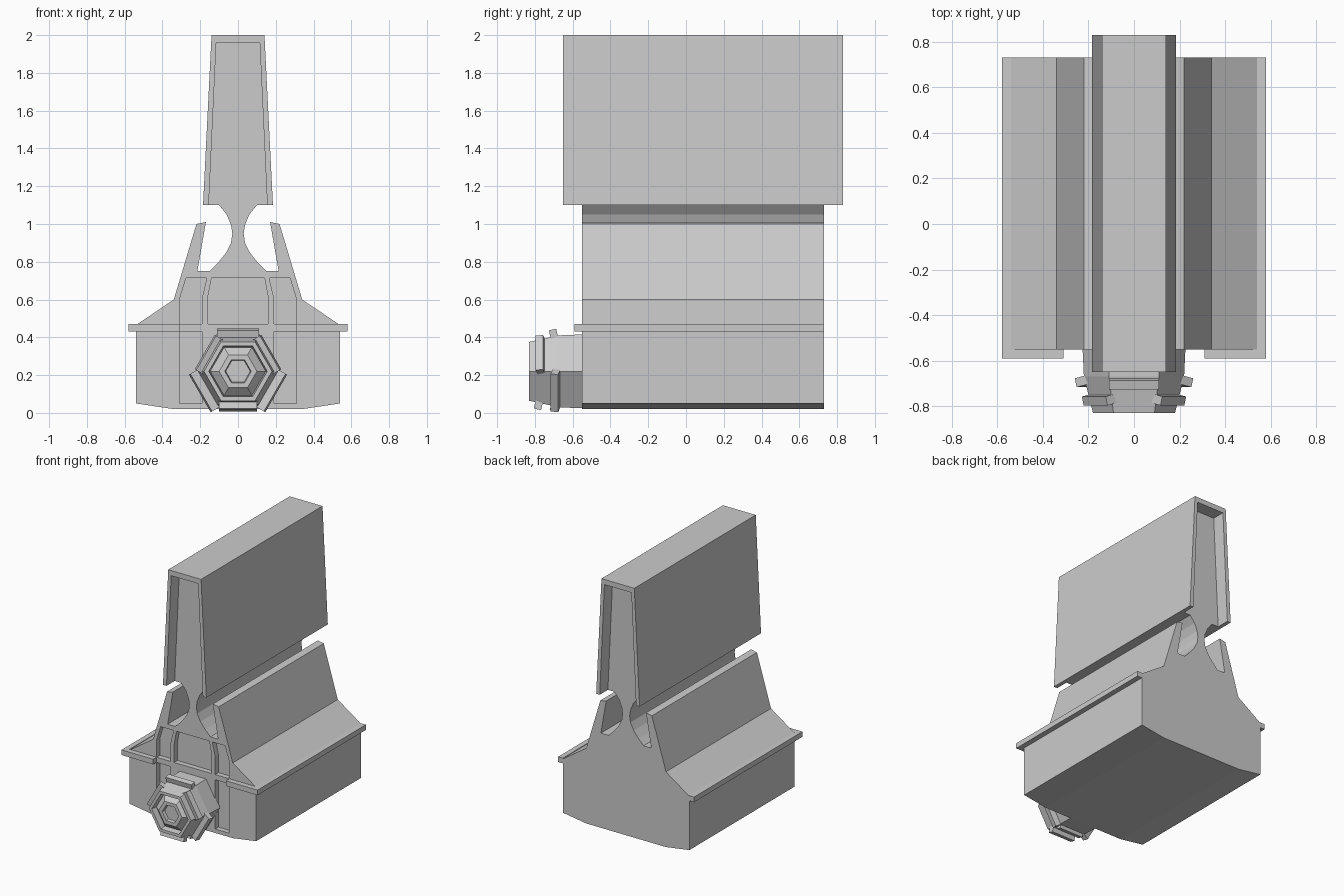
import bpy, bmesh
from math import radians, sin, cos
from mathutils import Matrix, Vector

if "Cube" in bpy.data.objects:
    bpy.data.objects.remove(bpy.data.objects["Cube"])


def finish(name, bm):
    bmesh.ops.recalc_face_normals(bm, faces=bm.faces)
    me = bpy.data.meshes.new(name)
    bm.to_mesh(me)
    bm.free()
    ob = bpy.data.objects.new(name, me)
    bpy.context.collection.objects.link(ob)
    return ob


def prism(name, pts, axis, a, b):
    """Extrude a 2D outline along y (points are x,z) or z (points are x,y)."""
    bm = bmesh.new()
    def at(p, d):
        return (p[0], d, p[1]) if axis == 'y' else (p[0], p[1], d)
    face = bm.faces.new([bm.verts.new(at(p, a)) for p in pts])
    res = bmesh.ops.extrude_face_region(bm, geom=[face])
    move = Vector(at((0, 0), b - a))
    bmesh.ops.translate(bm, vec=move,
                        verts=[v for v in res['geom'] if isinstance(v, bmesh.types.BMVert)])
    return finish(name, bm)


def flip(pts):
    return [(-x, y) for x, y in reversed(pts)]


# Main body: base, wings, curved neck and core of the upper block
half = [(0.34, 0.02), (0.54, 0.05), (0.54, 0.465), (0.34, 0.60), (0.22, 1.0),
        (0.17, 1.01), (0.215, 0.75), (0.15, 0.75), (0.105, 0.795), (0.065, 0.845),
        (0.037, 0.90), (0.03, 0.95), (0.037, 0.995), (0.06, 1.05), (0.10, 1.10),
        (0.165, 1.10), (0.125, 1.98)]
body = prism("main_body", half + flip(half), 'y', -0.55, 0.73)

# Recessed panels in the front of the body
lower = [(0.19, 0.05), (0.31, 0.05), (0.31, 0.43), (0.19, 0.43)]
upper = [(0.19, 0.47), (0.31, 0.47), (0.31, 0.60), (0.275, 0.715), (0.165, 0.715), (0.19, 0.61)]
mid = [(0.16, 0.47), (0.16, 0.61), (0.14, 0.715)]
for pts in (lower, flip(lower), upper, flip(upper), mid + flip(mid)):
    cutter = prism("panel_cutter", pts, 'y', -0.65, -0.51)
    cutter.hide_render = True
    mod = body.modifiers.new("panel", 'BOOLEAN')
    mod.operation, mod.solver, mod.object = 'DIFFERENCE', 'EXACT', cutter
    bpy.context.view_layer.objects.active = body
    bpy.ops.object.modifier_apply(modifier=mod.name)
    bpy.data.objects.remove(cutter)

# Overhanging shell of the upper block, open at the ends and bottom
shell = [(0.155, 1.10), (0.185, 1.10), (0.14, 2.0)]
inner = [(-0.155, 1.10), (-0.115, 1.96), (0.115, 1.96)]
prism("upper_shell", shell + flip(shell)[:2] + inner, 'y', -0.65, 0.83)

# Ledges wrapping the sides and front corners
ledge = [(0.31, -0.59), (0.58, -0.59), (0.58, 0.73), (0.54, 0.73), (0.54, -0.55), (0.31, -0.55)]
prism("ledge_right", ledge, 'z', 0.43, 0.47)
prism("ledge_left", flip(ledge), 'z', 0.43, 0.47)

# Hexagonal front hub: rings of (corner radius, y) with stepped face
HUB_Z = 0.22
rings = [(0.226, -0.54), (0.22, -0.67), (0.18, -0.83), (0.155, -0.83), (0.147, -0.785),
         (0.10, -0.825), (0.07, -0.825), (0.065, -0.80)]
bm = bmesh.new()
loops = [[bm.verts.new((r * cos(radians(60 * i)), y, HUB_Z + r * sin(radians(60 * i))))
          for i in range(6)] for r, y in rings]
for a, b in zip(loops, loops[1:]):
    for i in range(6):
        j = (i + 1) % 6
        bm.faces.new((a[i], a[j], b[j], b[i]))
bm.faces.new(loops[0])
bm.faces.new(loops[-1])
finish("hex_hub", bm)

# Bars clamped on the hub faces: angle from top, y, outer distance, length
bars = [(0, -0.70, 0.222, 0.22), (60, -0.77, 0.20, 0.21), (-60, -0.77, 0.20, 0.21),
        (120, -0.69, 0.23, 0.23), (-120, -0.69, 0.23, 0.23),
        (180, -0.695, 0.21, 0.20), (180, -0.78, 0.202, 0.20)]
for ang, y, outer, length in bars:
    bm = bmesh.new()
    m = (Matrix.Translation((0, y, HUB_Z)) @ Matrix.Rotation(radians(ang), 4, 'Y')
         @ Matrix.Translation((0, 0, outer - 0.03)) @ Matrix.Rotation(radians(13), 4, 'X')
         @ Matrix.Diagonal((length, 0.04, 0.06, 1)))
    bmesh.ops.create_cube(bm, size=1, matrix=m)
    finish("hub_bar", bm)
